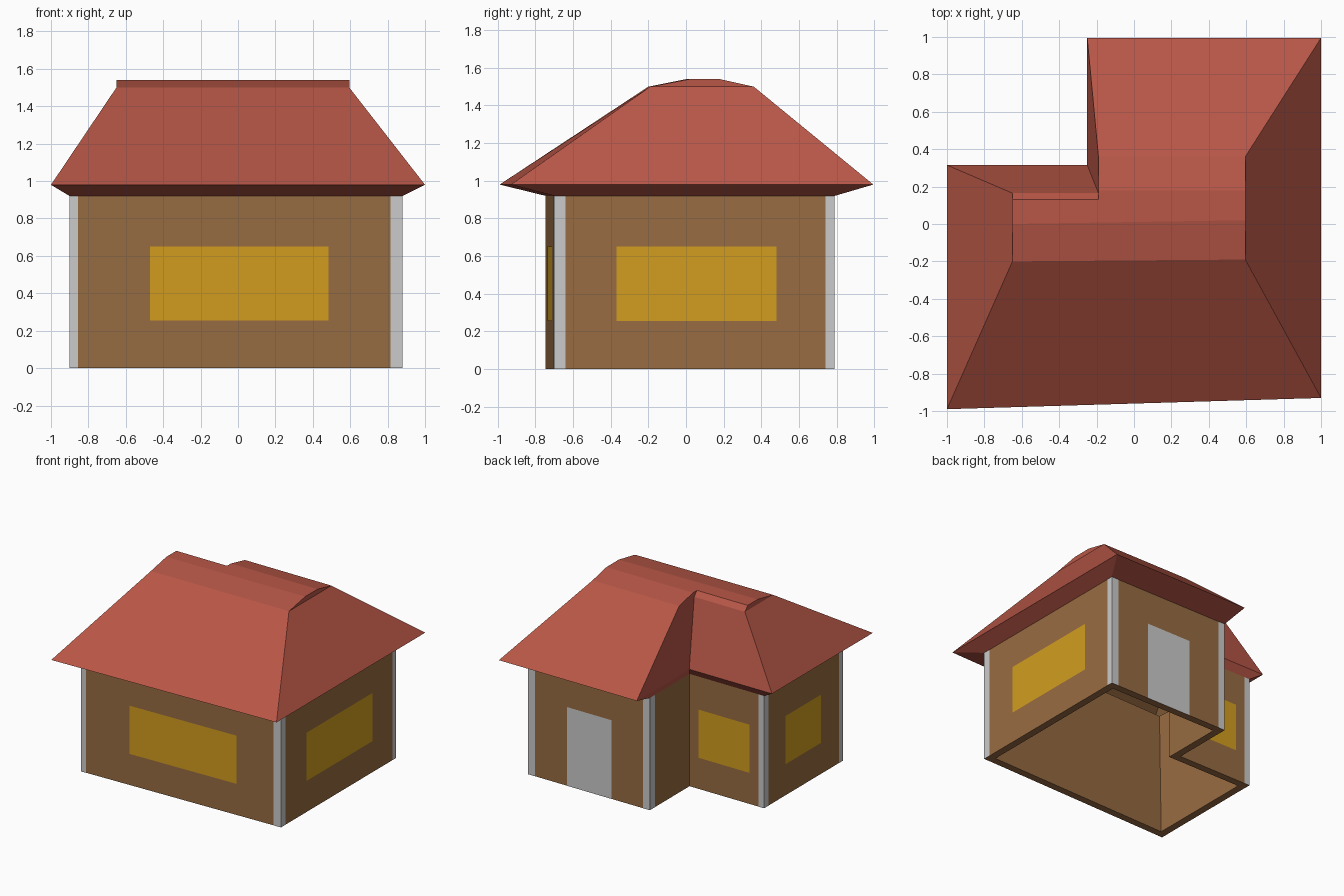
import bpy
from mathutils import Vector

if "Cube" in bpy.data.objects:
    bpy.data.objects.remove(bpy.data.objects["Cube"])

WALL_TOP, EAVE_Z = 0.92, 0.98


def material(name, rgb):
    m = bpy.data.materials.new(name)
    m.diffuse_color = (*rgb, 1)
    m.use_nodes = True
    m.node_tree.nodes["Principled BSDF"].inputs["Base Color"].default_value = m.diffuse_color
    return m


def add_mesh(name, verts, faces, *mats):
    me = bpy.data.meshes.new(name)
    me.from_pydata(verts, [], faces)
    for m in mats:
        me.materials.append(m)
    ob = bpy.data.objects.new(name, me)
    bpy.context.collection.objects.link(ob)
    return ob


brown = material("wall_brown", (0.314, 0.150, 0.054))
red = material("roof_red", (0.479, 0.095, 0.063))
yellow = material("window_yellow", (0.644, 0.337, 0.014))

# L-shaped wall and eave outlines, counter-clockwise from the front left
plan = [(-.90, -.745), (.88, -.70), (.88, .79), (-.225, .79), (-.225, .275), (-.90, .275)]
eave = [(-1, -.99), (1, -.93), (1, .995), (-.25, .995), (-.25, .315), (-1, .315)]
# Bevelled ridge: lower loop, then flat top
ridge = [(-.65, -.20, 1.5), (.595, -.19, 1.5), (.595, .36, 1.5), (-.19, .36, 1.5),
         (-.19, .165, 1.5), (-.65, .165, 1.5),
         (-.65, .0, 1.54), (.595, .02, 1.54), (.595, .18, 1.54), (-.19, .18, 1.54),
         (-.19, .13, 1.54), (-.65, .13, 1.54)]
n = len(plan)

# House shell: walls, soffits, roof slopes, ridge bevels, flat top
verts = ([(x, y, 0) for x, y in plan] + [(x, y, WALL_TOP) for x, y in plan]
         + [(x, y, EAVE_Z) for x, y in eave] + ridge)
faces = [(k + i, k + (i + 1) % n, k + n + (i + 1) % n, k + n + i)
         for k in range(0, 4 * n, n) for i in range(n)]
faces.append(tuple(range(4 * n, 5 * n)))
shell = add_mesh("walls_and_roof", verts, faces, brown, red)
for i, p in enumerate(shell.data.polygons):
    p.material_index = int(i >= n)

# Hollow the shell, open at the floor, brown inside
sol = shell.modifiers.new("thickness", 'SOLIDIFY')
sol.thickness, sol.offset, sol.use_even_offset = 0.06, -1, True
sol.material_offset = -1


def panel(name, wall, u0, u1, z0, z1, mat=None, lift=0.001):
    """Flush panel on a wall, u measured in units from the wall's first corner."""
    a, b = Vector((*plan[wall], 0)), Vector((*plan[(wall + 1) % n], 0))
    d = (b - a).normalized()
    out = Vector((d.y, -d.x, 0)) * lift
    corners = [a + d * u + out + Vector((0, 0, z))
               for u, z in ((u0, z0), (u1, z0), (u1, z1), (u0, z1))]
    return add_mesh(name, corners, [(0, 1, 2, 3)], *([mat] if mat else []))


# Windows and door
panel("front_window", 0, .43, 1.385, .255, .65, yellow)
panel("right_window", 1, .33, 1.18, .255, .65, yellow)
panel("back_door", 2, .353, .76, 0, .645)
panel("wing_window", 4, .08, .545, .255, .65, yellow)
panel("left_window", 5, .275, .735, .255, .65, yellow)

# Grey corner posts, on both sides of each outer corner (width after, width before)
for c, after, before in ((0, .045, .05), (1, .06, .065), (2, .065, .05),
                         (3, .065, .06), (5, .055, .05)):
    prev = (c - 1) % n
    length = (Vector(plan[c]) - Vector(plan[prev])).length
    panel("corner_post_a", c, 0, after, 0, WALL_TOP)
    panel("corner_post_b", prev, length - before, length, 0, WALL_TOP)
